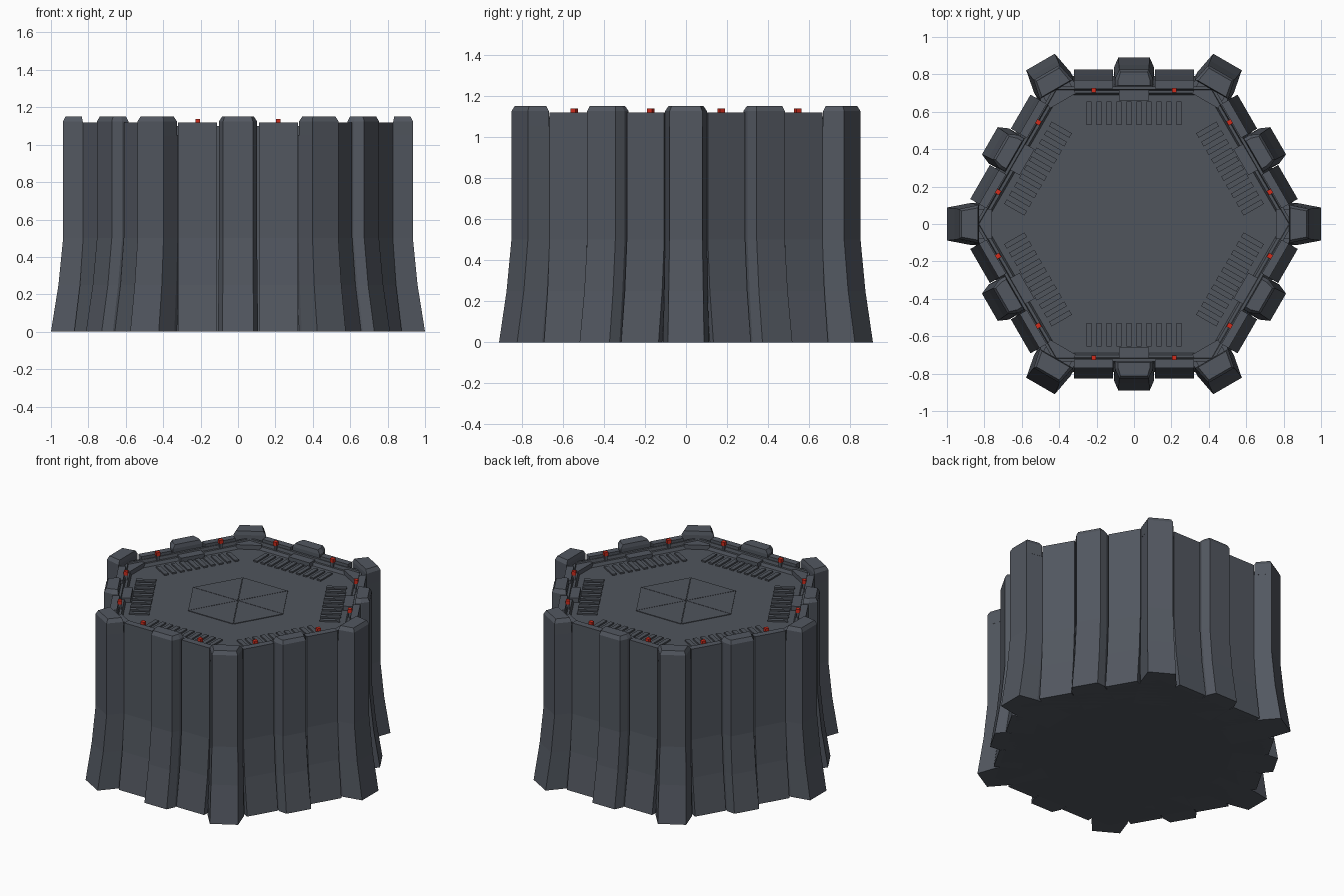
import bpy, bmesh, math
from mathutils import Matrix

if "Cube" in bpy.data.objects:
    bpy.data.objects.remove(bpy.data.objects["Cube"])

def material(name, rgb):
    m = bpy.data.materials.new(name)
    m.diffuse_color = (*rgb, 1)
    m.use_nodes = True
    m.node_tree.nodes["Principled BSDF"].inputs["Base Color"].default_value = m.diffuse_color
    return m

GREY = material("slate grey", (0.085, 0.096, 0.117))
DECK = material("deck grey", (0.080, 0.090, 0.108))
RED = material("lamp red", (0.62, 0.025, 0.012))

def loft(name, rings, mat, angle=0.0):
    """Closed solid through rings of (x, y, z) points, turned about z."""
    bm = bmesh.new()
    rows = [[bm.verts.new(p) for p in ring] for ring in rings]
    n = len(rows[0])
    for a, b in zip(rows, rows[1:]):
        for i in range(n):
            j = (i + 1) % n
            bm.faces.new((a[i], a[j], b[j], b[i]))
    bm.faces.new(rows[0][::-1])
    bm.faces.new(rows[-1])
    bmesh.ops.recalc_face_normals(bm, faces=bm.faces[:])
    bm.transform(Matrix.Rotation(math.radians(angle), 4, 'Z'))
    me = bpy.data.meshes.new(name)
    bm.to_mesh(me)
    bm.free()
    me.materials.append(mat)
    ob = bpy.data.objects.new(name, me)
    bpy.context.collection.objects.link(ob)
    return ob

def box(name, u0, u1, v0, v1, z0, z1, mat, angle):
    ring = [(u0, v0), (u1, v0), (u1, v1), (u0, v1)]
    return loft(name, [[(*p, z) for p in ring] for z in (z0, z1)], mat, angle)

def hexagon(apothem, z):
    r = apothem / math.cos(math.pi / 6)
    return [(r * math.cos(i * math.pi / 3), r * math.sin(i * math.pi / 3), z)
            for i in range(6)]

def section(inner, side, outer, w_side, w_outer, z):
    """Pillar cross-section with chamfered outer corners."""
    half = [(inner, w_side), (side, w_side), (outer, w_outer)]
    return [(u, -v, z) for u, v in half] + [(u, v, z) for u, v in half[::-1]]

# Hexagonal core: flared wall, rim, stepped down to the deck
loft("core_wall", [hexagon(a, z) for a, z in
     ((0.79, 0), (0.755, 0.25), (0.735, 0.5), (0.735, 1.10), (0.72, 1.10),
      (0.715, 1.08), (0.70, 1.08), (0.69, 1.06))], DECK)

# Centre plate made of six wedges with thin seams
for i in range(6):
    a = math.radians(60 * i)
    b = a + math.pi / 3
    m = a + math.pi / 6
    ox, oy = 0.003 * math.cos(m), 0.003 * math.sin(m)
    tri = [(ox, oy)] + [(ox + 0.337 * math.cos(t), oy + 0.337 * math.sin(t)) for t in (a, b)]
    loft("centre_plate", [[(*p, z) for p in tri] for z in (1.055, 1.064)], DECK)

for k in range(6):
    corner, side = 60 * k, 60 * k + 30

    # Corner pillar
    loft("corner_pillar", [
        section(0.60, 0.875, 1.00, 0.112, 0.088, 0),
        section(0.60, 0.845, 0.96, 0.106, 0.084, 0.25),
        section(0.60, 0.825, 0.935, 0.102, 0.080, 0.5),
        section(0.60, 0.825, 0.935, 0.102, 0.080, 1.05),
    ], GREY, corner)
    loft("corner_pillar_cap", [
        section(0.83, 0.832, 0.935, 0.102, 0.080, 1.05),
        section(0.83, 0.832, 0.935, 0.102, 0.080, 1.125),
        section(0.835, 0.84, 0.922, 0.085, 0.070, 1.15),
    ], GREY, corner)
    box("corner_pillar_foot", 0.76, 0.85, -0.08, 0.08, 1.0, 1.09, GREY, corner)

    # Pillar in the middle of each side
    loft("side_pillar", [
        section(0.60, 0.835, 0.89, 0.108, 0.084, 0),
        section(0.60, 0.800, 0.85, 0.104, 0.081, 0.25),
        section(0.60, 0.775, 0.825, 0.102, 0.079, 0.5),
        section(0.60, 0.775, 0.825, 0.102, 0.079, 1.05),
    ], GREY, side)
    loft("side_pillar_cap", [
        section(0.735, 0.775, 0.825, 0.102, 0.079, 1.05),
        section(0.735, 0.775, 0.825, 0.102, 0.079, 1.125),
        section(0.74, 0.77, 0.812, 0.085, 0.072, 1.15),
    ], GREY, side)
    box("side_pillar_foot", 0.66, 0.75, -0.08, 0.08, 1.0, 1.09, GREY, side)

    for s in (-1, 1):
        # Wall panel between pillars
        v0, v1 = sorted((s * 0.112, s * 0.322))
        loft("wall_panel", [
            [(0.65, v0, z), (u, v0, z), (u, v1, z), (0.65, v1, z)]
            for u, z in ((0.825, 0), (0.79, 0.25), (0.77, 0.5), (0.77, 1.05))
        ], GREY, side)
        box("panel_top", 0.725, 0.77, v0, v1, 1.05, 1.12, GREY, side)

        # Lamp on a short post
        c = s * 0.215
        box("lamp_post", 0.706, 0.722, c - 0.009, c + 0.009, 1.05, 1.115, GREY, side)
        box("lamp", 0.702, 0.728, c - 0.013, c + 0.013, 1.113, 1.138, RED, side)

    # Row of deck grating bars along each side
    for i in range(10):
        v = -0.24 + 0.48 * i / 9
        box("grating_bar", 0.53, 0.655, v - 0.014, v + 0.014, 1.05, 1.07, DECK, side)
